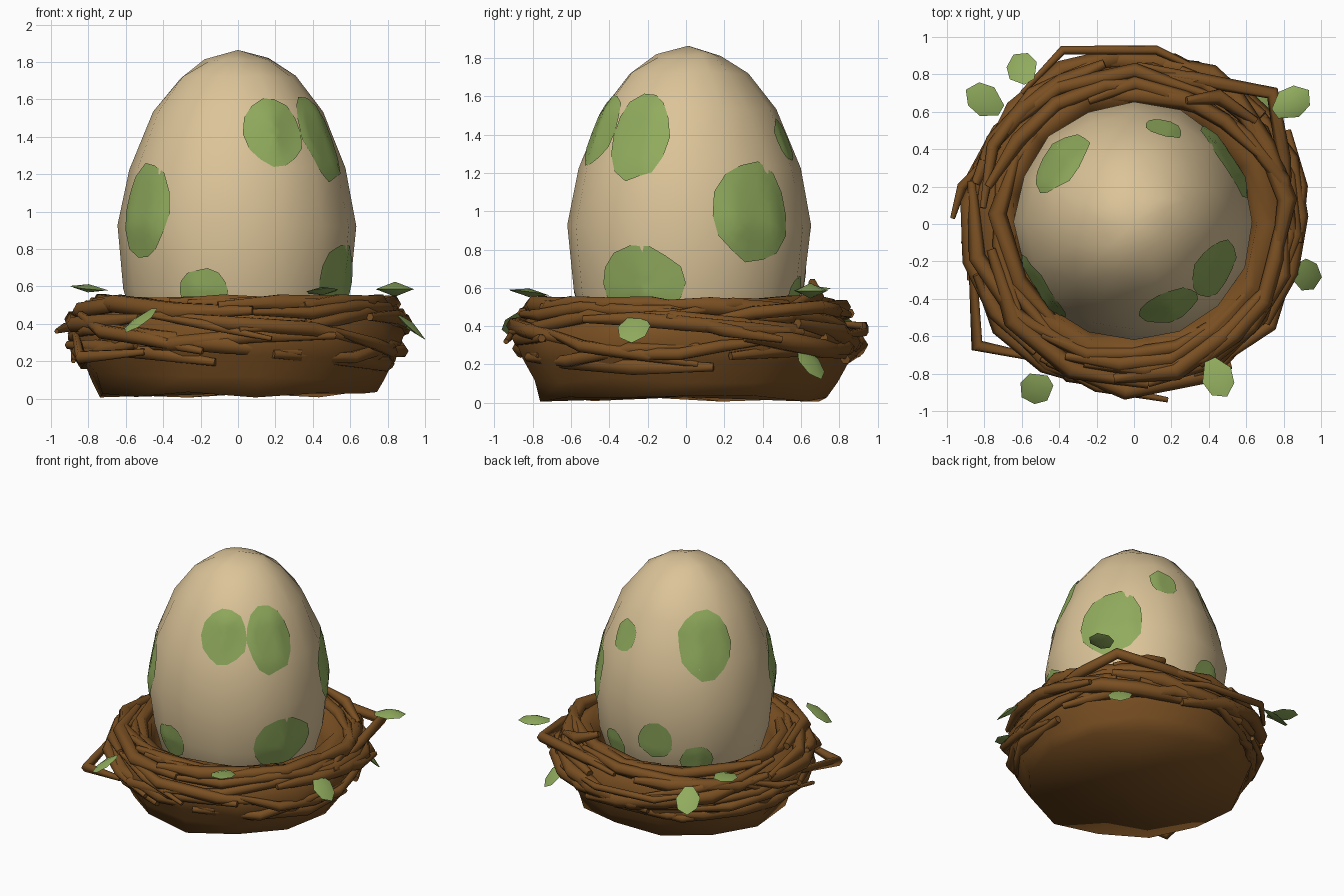
import bpy, bmesh, math, random
from mathutils import Vector
from mathutils.bvhtree import BVHTree

random.seed(11)
if "Cube" in bpy.data.objects:
    bpy.data.objects.remove(bpy.data.objects["Cube"])


def material(name, rgb):
    m = bpy.data.materials.new(name)
    m.use_nodes = True
    m.diffuse_color = (*rgb, 1)
    node = m.node_tree.nodes["Principled BSDF"]
    node.inputs["Base Color"].default_value = (*rgb, 1)
    node.inputs["Roughness"].default_value = 0.9
    return m


SHELL = material("tan shell", (0.71, 0.55, 0.315))
GREEN = material("leaf green", (0.28, 0.41, 0.11))
BROWN = material("twig brown", (0.19, 0.078, 0.016))


def finish(name, bm, mat):
    me = bpy.data.meshes.new(name)
    bm.to_mesh(me)
    bm.free()
    me.materials.append(mat)
    for p in me.polygons:
        p.use_smooth = True
    ob = bpy.data.objects.new(name, me)
    bpy.context.collection.objects.link(ob)


def lathe(profile, segs, jitter, y0=0.0):
    """Surface of revolution with slightly uneven rings."""
    bm = bmesh.new()
    rings = []
    for r, z in profile:
        ring = []
        for i in range(segs):
            a = math.tau * i / segs
            rr = r + random.uniform(-jitter, jitter)
            ring.append(bm.verts.new((rr * math.cos(a), y0 + rr * math.sin(a),
                                      z + random.uniform(-jitter, jitter))))
        rings.append(ring)
    for lo, hi in zip(rings, rings[1:]):
        for i in range(segs):
            j = (i + 1) % segs
            bm.faces.new((lo[i], lo[j], hi[j], hi[i]))
    return bm, rings


def cap(bm, ring, z, y0=0.0):
    tip = bm.verts.new((0, y0, z))
    for i, v in enumerate(ring):
        bm.faces.new((v, ring[(i + 1) % len(ring)], tip))


# Egg
EGG_Y = 0.012
egg_profile = [(0.33, 0.12), (0.52, 0.3), (0.605, 0.58), (0.64, 0.92), (0.58, 1.23),
               (0.455, 1.53), (0.31, 1.72), (0.17, 1.815)]
bm, rings = lathe(egg_profile, 16, 0.009, EGG_Y)
cap(bm, rings[0], 0.08, EGG_Y)
cap(bm, rings[-1], 1.864, EGG_Y)
bmesh.ops.recalc_face_normals(bm, faces=bm.faces)
egg_tree = BVHTree.FromBMesh(bm)
finish("egg", bm, SHELL)


# Green spots that follow the shell
def spot(name, azimuth, z, half_w, half_h, sides=14, steps=5):
    a = math.radians(azimuth)
    out = Vector((math.cos(a), math.sin(a), 0))
    core = Vector((0, EGG_Y, z))
    centre, normal, _, _ = egg_tree.ray_cast(core, out)
    u = Vector((-out.y, out.x, 0))
    v = Vector((0, 0, 1)) - out * (normal.z / normal.dot(out))
    bm = bmesh.new()

    def on_shell(p):
        q = egg_tree.find_nearest(p)[0]
        return bm.verts.new(q + (q - core).normalized() * 0.009)

    middle = on_shell(centre)
    wobble = [random.uniform(0.93, 1.07) for _ in range(sides)]
    prev = None
    for s in range(1, steps + 1):
        ring = []
        for i in range(sides):
            t = math.tau * i / sides
            k = wobble[i] * s / steps
            ring.append(on_shell(centre + u * half_w * k * math.cos(t) + v * half_h * k * math.sin(t)))
        for i in range(sides):
            j = (i + 1) % sides
            bm.faces.new((ring[i], ring[j], prev[j], prev[i]) if prev else (ring[i], ring[j], middle))
        prev = ring
    finish(name, bm, GREEN)


spots = [(-67, 1.43, 0.17, 0.19), (-30, 1.40, 0.17, 0.23), (34, 0.99, 0.24, 0.26),
         (-24, 0.62, 0.24, 0.19), (72, 1.37, 0.1, 0.11), (215, 1.0, 0.21, 0.25),
         (252, 0.57, 0.14, 0.12), (141, 1.38, 0.2, 0.23), (105, 0.67, 0.13, 0.14),
         (133, 0.52, 0.12, 0.12), (70, 0.55, 0.1, 0.11)]
for n, s in enumerate(spots):
    spot(f"egg_spot_{n + 1}", *s)

# Nest bowl
bowl_profile = [(0.75, 0.02), (0.795, 0.12), (0.85, 0.22), (0.885, 0.34), (0.84, 0.44), (0.74, 0.515),
                (0.66, 0.51), (0.615, 0.38), (0.5, 0.15)]
bm, rings = lathe(bowl_profile, 13, 0.018)
cap(bm, rings[0], 0.03)
cap(bm, rings[-1], 0.12)
bmesh.ops.recalc_face_normals(bm, faces=bm.faces)
finish("nest_bowl", bm, BROWN)


# Woven twigs
def twig_object(name, paths, thickness):
    cu = bpy.data.curves.new(name, "CURVE")
    cu.dimensions = "3D"
    cu.bevel_depth = thickness
    cu.bevel_resolution = 1
    cu.use_fill_caps = True
    for pts in paths:
        sp = cu.splines.new("POLY")
        sp.points.add(len(pts) - 1)
        sp.use_smooth = True
        size = random.uniform(0.65, 1.2)
        for i, (p, q) in enumerate(zip(sp.points, pts)):
            p.co = (*q, 1)
            p.radius = size * (0.5 if i in (0, len(pts) - 1) else 1)
    cu.materials.append(BROWN)
    ob = bpy.data.objects.new(name, cu)
    bpy.context.collection.objects.link(ob)


def woven_path(start, span, phi0, phi1, count):
    pts = []
    for i in range(count):
        t = i / (count - 1)
        a = start + span * t
        phi = math.radians(phi0 + (phi1 - phi0) * t)
        r = 0.76 + 0.13 * math.cos(phi) + random.uniform(-0.025, 0.025)
        z = 0.35 + 0.16 * math.sin(phi) + random.uniform(-0.02, 0.02)
        pts.append((r * math.cos(a), r * math.sin(a), z))
    return pts


paths = []
for n in range(46):
    phi = random.uniform(-65, 110)
    paths.append(woven_path(n * 2.4, random.uniform(1.0, 1.6), phi,
                            max(-70, min(phi + random.uniform(-75, 75), 120)), random.randint(4, 5)))
twig_object("nest_twigs", paths, 0.046)

# Stray twigs sticking out of the rim
stray = [[(-0.6, 0.7, 0.42), (-0.38, 0.93, 0.40), (0.12, 0.93, 0.37), (0.4, 0.8, 0.35)],
         [(-0.87, -0.1, 0.36), (-0.84, -0.65, 0.22), (-0.5, -0.72, 0.25)],
         [(-0.1, 0.8, 0.46), (0.3, 0.78, 0.48), (0.74, 0.7, 0.50), (0.8, 0.35, 0.47), (0.83, 0.0, 0.4)],
         [(-0.97, 0.03, 0.36), (-0.92, 0.2, 0.38), (-0.72, 0.42, 0.45)],
         [(-0.5, -0.72, 0.45), (-0.2, -0.87, 0.4), (0.18, -0.94, 0.32)],
         [(0.82, 0.5, 0.33), (0.89, 0.2, 0.38), (0.88, -0.1, 0.45)],
         [(-0.88, -0.3, 0.2), (-0.87, 0.15, 0.3), (-0.8, 0.4, 0.42)],
         [(0.28, 0.66, 0.63), (0.45, 0.68, 0.56), (0.65, 0.55, 0.5)]]
twig_object("stray_twigs", stray, 0.036)


# Leaves: thin, with a raised middle
def leaf(name, centre, azimuth, droop, thick=0.022, length=0.105, width=0.088):
    a, d = math.radians(azimuth), math.radians(droop)
    u = Vector((math.cos(a) * math.cos(d), math.sin(a) * math.cos(d), -math.sin(d)))
    v = Vector((-math.sin(a), math.cos(a), 0))
    n = u.cross(v)
    outline = [(-1, 0.35), (-1, -0.35), (-0.1, -1), (0.7, -0.8), (1.1, 0), (0.6, 0.75), (-0.2, 0.95)]
    bm = bmesh.new()
    c = Vector(centre)
    for side in (1, -1):
        rim = [bm.verts.new(c + u * length * x + v * width * y) for x, y in outline[::side]]
        mid = bm.verts.new(c + n * thick * side)
        for i, p in enumerate(rim):
            bm.faces.new((p, rim[(i + 1) % len(rim)], mid))
    finish(name, bm, GREEN)


leaves = [((-0.60, 0.83, 0.42), 120, 40), ((-0.80, 0.66, 0.59), 150, -6),
          ((0.84, 0.65, 0.585), 35, 0, 0.04), ((0.92, -0.27, 0.39), -10, 42),
          ((0.45, -0.82, 0.575), -65, -8), ((-0.52, -0.88, 0.42), 210, 36),
          ((0.67, 0.65, 0.21), 50, 50)]
for n, spec in enumerate(leaves):
    leaf(f"leaf_{n + 1}", *spec)
